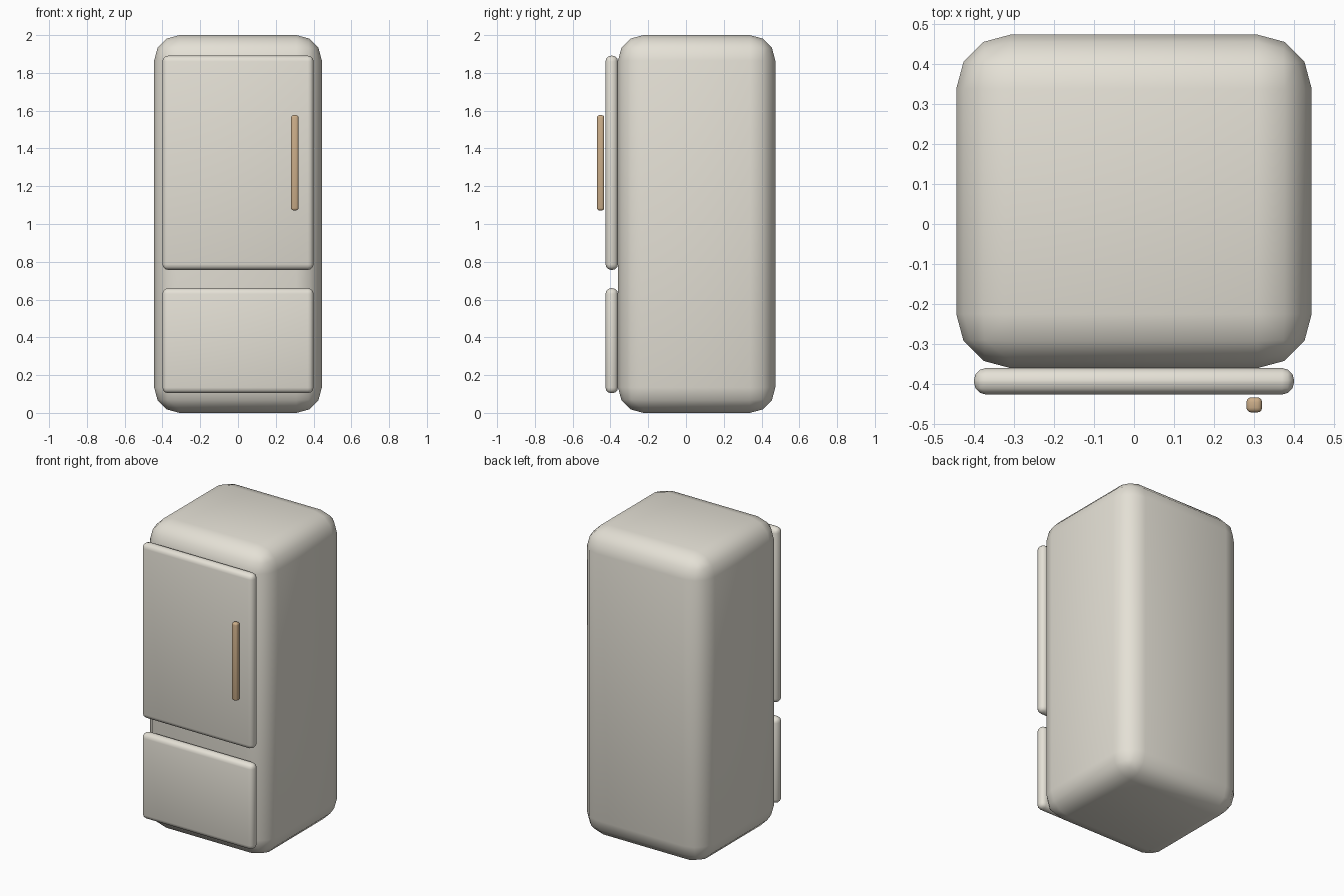
import bpy
import math

if "Cube" in bpy.data.objects:
    bpy.data.objects.remove(bpy.data.objects["Cube"])


def material(name, colour):
    m = bpy.data.materials.new(name)
    m.diffuse_color = (*colour, 1)
    m.use_nodes = True
    m.node_tree.nodes["Principled BSDF"].inputs["Base Color"].default_value = m.diffuse_color
    return m


def rounded_box(name, lo, hi, radius, segments, mat):
    """Box between two corners with all edges rounded."""
    bpy.ops.mesh.primitive_cube_add(size=1, location=[(a + b) / 2 for a, b in zip(lo, hi)])
    ob = bpy.context.object
    ob.name = name
    ob.scale = [b - a for a, b in zip(lo, hi)]
    bpy.ops.object.transform_apply(location=False, rotation=False, scale=True)
    bevel = ob.modifiers.new("rounding", 'BEVEL')
    bevel.width = radius
    bevel.segments = segments
    bevel.limit_method = 'NONE'
    bpy.ops.object.modifier_apply(modifier=bevel.name)
    bpy.ops.object.shade_smooth_by_angle(angle=math.radians(40))
    ob.data.materials.append(mat)
    return ob


cream = material("cream_enamel", (0.78, 0.75, 0.67))
tan = material("tan_handle", (0.60, 0.42, 0.25))

# Cabinet
rounded_box("cabinet", (-0.444, -0.36, 0), (0.444, 0.473, 2), 0.135, 3, cream)

# Upper and lower doors
for name, z0, z1 in (("upper_door", 0.757, 1.891), ("lower_door", 0.104, 0.66)):
    rounded_box(name, (-0.4, -0.426, z0), (0.4, -0.36, z1), 0.03, 3, cream)

# Upper door handle
rounded_box("door_handle", (0.281, -0.471, 1.072), (0.32, -0.433, 1.576), 0.012, 3, tan)
